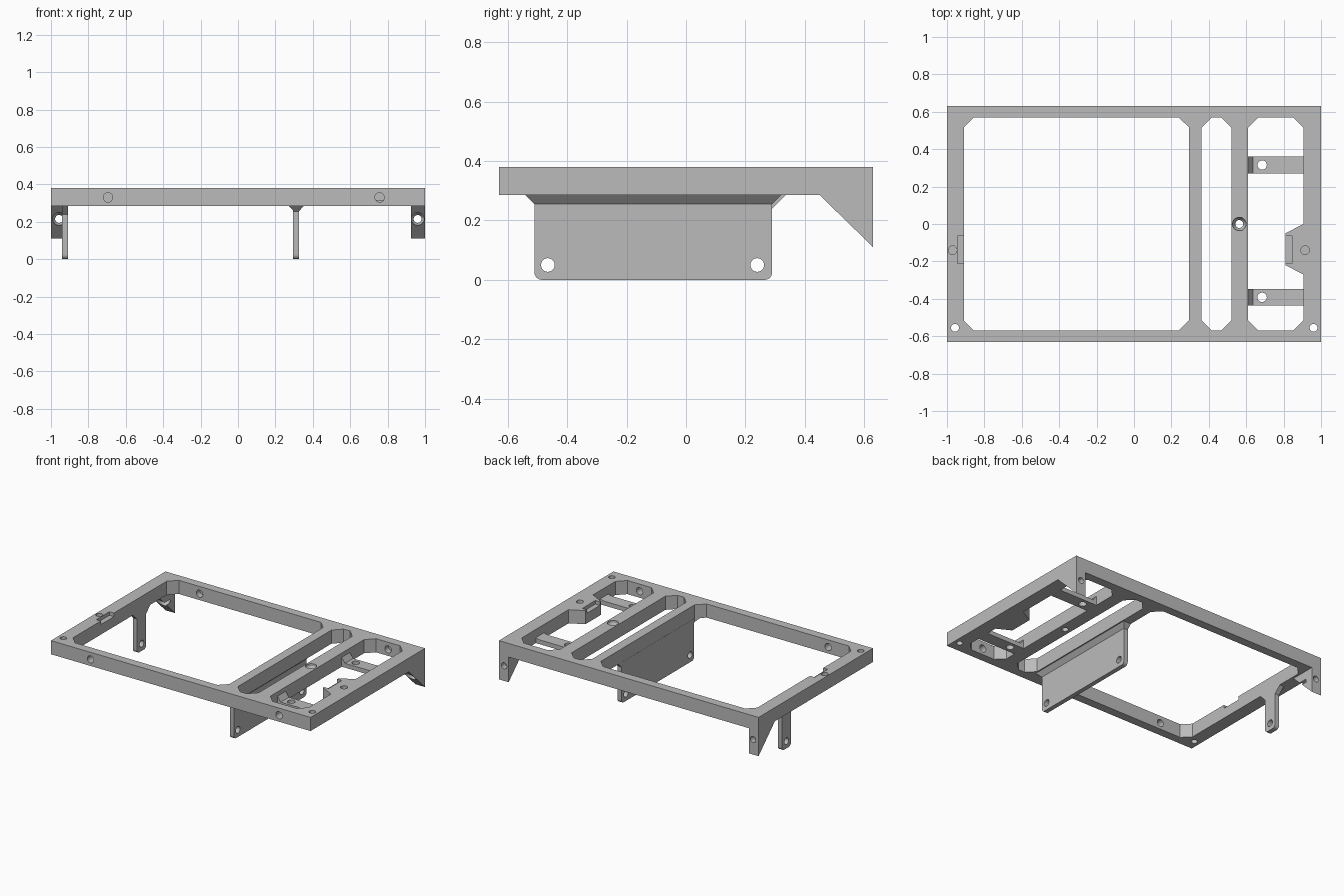
import bpy
import bmesh
import math
from mathutils import Vector

old = bpy.data.objects.get("Cube")
if old:
    bpy.data.objects.remove(old, do_unlink=True)

grey = bpy.data.materials.new("plain grey")
grey.use_nodes = True
colour = (0.5, 0.5, 0.5, 1)
grey.diffuse_color = colour
grey.node_tree.nodes["Principled BSDF"].inputs["Base Color"].default_value = colour

TOP, BASE = 0.38, 0.285
HALF_Y, WIN_Y, CUT = 0.63, 0.57, 0.055


def place(axis, u, v, t):
    return Vector({"x": (t, u, v), "y": (u, t, v), "z": (u, v, t)}[axis])


def loft(name, rings):
    """Closed solid through rings of matching points."""
    bm = bmesh.new()
    loops = [[bm.verts.new(p) for p in ring] for ring in rings]
    n = len(loops[0])
    bm.faces.new(loops[0])
    bm.faces.new(loops[-1])
    for a, b in zip(loops, loops[1:]):
        for i in range(n):
            j = (i + 1) % n
            bm.faces.new((a[i], a[j], b[j], b[i]))
    bmesh.ops.recalc_face_normals(bm, faces=bm.faces)
    mesh = bpy.data.meshes.new(name)
    bm.to_mesh(mesh)
    bm.free()
    mesh.materials.append(grey)
    obj = bpy.data.objects.new(name, mesh)
    bpy.context.collection.objects.link(obj)
    return obj


def prism(name, pts, axis, lo, hi):
    return loft(name, [[place(axis, u, v, t) for u, v in pts] for t in (lo, hi)])


def bore(axis, u, v, steps):
    """Round cutter along an axis; steps are (position, radius)."""
    n = 32
    angles = [math.tau * i / n for i in range(n)]
    return loft("bore", [[place(axis, u + r * math.cos(a), v + r * math.sin(a), t)
                          for a in angles] for t, r in steps])


def rect(u0, u1, v0, v1):
    return [(u0, v0), (u1, v0), (u1, v1), (u0, v1)]


def window(x0, x1, right_side=()):
    """Opening with chamfered corners; right_side adds points to its +x edge."""
    y, c = WIN_Y, CUT
    return [(x0 + c, -y), (x1 - c, -y), (x1, c - y), *right_side, (x1, y - c),
            (x1 - c, y), (x0 + c, y), (x0, y - c), (x0, c - y)]


def round_foot(y0, y1, r=0.025):
    """Upright panel outline with rounded lower corners."""
    pts = [(y1, BASE), (y0, BASE)]
    for cy, start in ((y0 + r, math.pi), (y1 - r, 1.5 * math.pi)):
        for i in range(7):
            a = start + i * math.pi / 12
            pts.append((cy + r * math.cos(a), r + r * math.sin(a)))
    return pts


def carve(obj, cutters):
    for c in cutters:
        c.hide_render = True
        mod = obj.modifiers.new("cut", "BOOLEAN")
        mod.operation = "DIFFERENCE"
        mod.solver = "EXACT"
        mod.object = c
    graph = bpy.context.evaluated_depsgraph_get()
    graph.update()
    mesh = bpy.data.meshes.new_from_object(obj.evaluated_get(graph))
    obj.modifiers.clear()
    obj.data = mesh
    for c in cutters:
        bpy.data.objects.remove(c, do_unlink=True)


parts = []

# Main frame: three openings, the last with a tab reaching inwards
frame = prism("frame", rect(-1, 1, -HALF_Y, HALF_Y), "z", BASE, TOP)
tab = [(0.905, -0.27), (0.81, -0.22), (0.81, -0.05), (0.905, 0)]
outlines = [window(-0.91, 0.295), window(0.36, 0.52), window(0.61, 0.905, tab)]
cuts = [prism("opening", o, "z", 0.2, 0.5) for o in outlines]
# Shallow notches, and blind holes behind them
for x0, x1, hole in ((-0.945, -0.9, -0.97), (0.8, 0.845, 0.915)):
    cuts.append(prism("notch", rect(x0, x1, -0.21, -0.065), "z", 0.355, 0.5))
    cuts.append(bore("z", hole, -0.14, [(0.33, 0.023), (0.5, 0.023)]))
# Corner holes
for x in (-0.957, 0.96):
    cuts.append(bore("z", x, -0.555, [(0.2, 0.021), (0.5, 0.021)]))
# Countersunk hole in the cross bar
cuts.append(bore("z", 0.563, 0, [(0.2, 0.021), (0.34, 0.021), (0.365, 0.036), (0.5, 0.036)]))
# Rod holes through the front rail, blind in the back rail
for x in (-0.695, 0.757):
    cuts.append(bore("y", x, 0.33, [(-0.8, 0.025), (0.61, 0.025)]))
carve(frame, cuts)
parts.append(frame)

# Wedge feet below the back corners
wedge = [(0.45, BASE), (HALF_Y, 0.11), (HALF_Y, BASE)]
for name, x0, x1, hole in (("right", -1, -0.925, -0.957), ("left", 0.925, 1, 0.96)):
    foot = prism(name + "_back_wedge", wedge, "x", x0, x1)
    carve(foot, [bore("y", hole, 0.215, [(0.3, 0.034), (0.57, 0.034), (0.595, 0.021), (0.8, 0.021)])])
    parts.append(foot)

# Hanging plate with two holes
plate = prism("hanging_plate", round_foot(-0.51, 0.29), "x", 0.294, 0.325)
carve(plate, [bore("x", y, 0.05, [(0.2, 0.023), (0.4, 0.023)]) for y in (-0.465, 0.24)])
parts.append(plate)

# Sloped collar joining the plate to the bar, trimmed at the opening
collar = loft("plate_collar", [
    [(x, y, 0.255) for x, y in rect(0.294, 0.325, -0.51, 0.29)],
    [(x, y, BASE) for x, y in rect(0.266, 0.352, -0.54, 0.32)]])
carve(collar, [prism("opening", outlines[0], "z", 0.1, 0.5)])
parts.append(collar)

# Hanging leg, flared at the top
leg = prism("hanging_leg", round_foot(0.19, 0.29), "x", -0.942, -0.91)
carve(leg, [bore("x", 0.24, 0.05, [(-1.1, 0.023), (-0.8, 0.023)])])
flare = prism("leg_flare", [(0.19, 0.24), (0.29, 0.24), (0.335, BASE), (0.145, BASE)],
              "x", -0.942, -0.91)
parts += [leg, flare]

# Low bridges across the side opening
bridge = [(0.61, BASE), (0.905, BASE), (0.905, 0.322), (0.875, 0.315), (0.635, 0.315), (0.61, 0.35)]
for name, y0 in (("back_bridge", 0.27), ("front_bridge", -0.437)):
    obj = prism(name, bridge, "y", y0, y0 + 0.09)
    carve(obj, [bore("z", 0.685, y0 + 0.045, [(0.2, 0.025), (0.5, 0.025)])])
    parts.append(obj)

# Smooth the round holes, keep edges sharp
bpy.ops.object.select_all(action="DESELECT")
for obj in parts:
    obj.select_set(True)
bpy.context.view_layer.objects.active = frame
bpy.ops.object.shade_smooth_by_angle(angle=math.radians(25))
